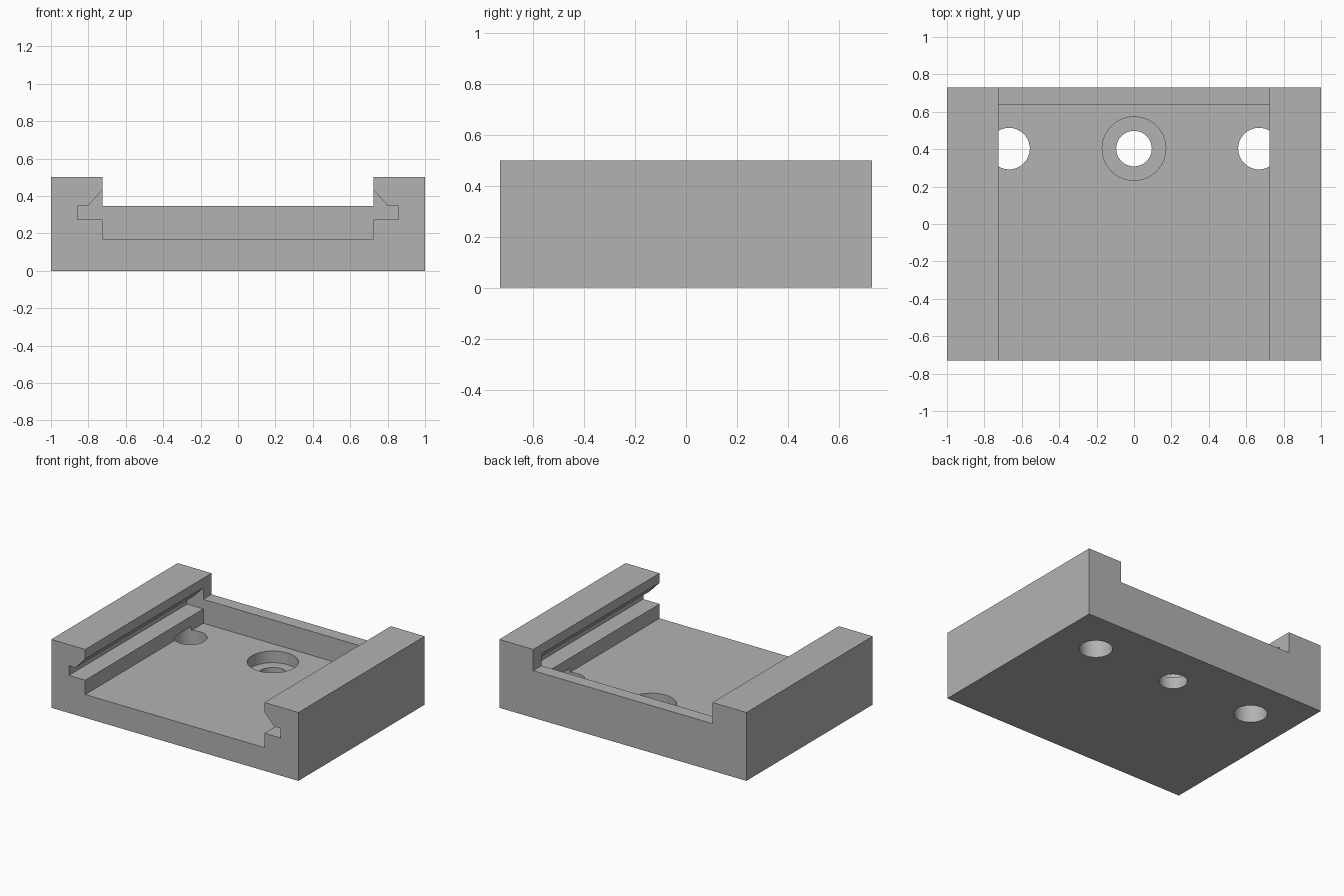
import bpy, bmesh, math

cube = bpy.data.objects.get("Cube")
if cube:
    bpy.data.objects.remove(cube, do_unlink=True)

DEPTH = 0.73        # half depth of the block
HEIGHT = 0.5
FLOOR = 0.17        # channel floor
WALL_TOP = 0.345    # rear wall top and groove ceiling
WALL_FRONT = 0.635
SLOT = 0.725        # half width of the channel
HOLE_Y = 0.403

grey = bpy.data.materials.new("plain grey")
grey.use_nodes = True
colour = (0.45, 0.45, 0.45, 1)
grey.diffuse_color = colour
grey.node_tree.nodes["Principled BSDF"].inputs["Base Color"].default_value = colour


def prism(name, half_profile, y0, y1):
    """Extrude a mirrored x-z profile (right half, bottom to top) along y."""
    outline = half_profile + [(-x, z) for x, z in reversed(half_profile)]
    bm = bmesh.new()
    face = bm.faces.new([bm.verts.new((x, y0, z)) for x, z in outline])
    new = bmesh.ops.extrude_face_region(bm, geom=[face])["geom"]
    moved = [v for v in new if isinstance(v, bmesh.types.BMVert)]
    bmesh.ops.translate(bm, verts=moved, vec=(0, y1 - y0, 0))
    bmesh.ops.recalc_face_normals(bm, faces=bm.faces)
    mesh = bpy.data.meshes.new(name)
    bm.to_mesh(mesh)
    bm.free()
    mesh.materials.append(grey)
    obj = bpy.data.objects.new(name, mesh)
    bpy.context.collection.objects.link(obj)
    return obj


def drill(name, x, radius, z0, z1):
    bpy.ops.mesh.primitive_cylinder_add(
        vertices=64, radius=radius, depth=z1 - z0, location=(x, HOLE_Y, (z0 + z1) / 2))
    obj = bpy.context.object
    obj.name = name
    obj.data.materials.append(grey)
    return obj


# Solid block
block = prism("slotted_base", [(1, 0), (1, HEIGHT)], -DEPTH, DEPTH)

# Channel with side grooves and bevelled lips, stopping at the rear wall
channel = [(SLOT, FLOOR), (SLOT, 0.275), (0.857, 0.275), (0.857, WALL_TOP),
           (0.805, WALL_TOP), (SLOT, 0.43), (SLOT, HEIGHT + 0.1)]
cutters = [
    prism("channel_cutter", channel, -DEPTH - 0.1, WALL_FRONT),
    # Opening above the rear wall
    prism("opening_cutter", [(SLOT, WALL_TOP), (SLOT, HEIGHT + 0.1)], 0, DEPTH + 0.1),
    # Counterbored centre hole
    drill("centre_cutter", 0, 0.095, -0.1, 0.3),
    drill("counterbore_cutter", 0, 0.17, 0.085, 0.3),
]
# Side holes, nicking the foot of the rails
for side in (-1, 1):
    cutters.append(drill("side_cutter", side * 0.668, 0.111, -0.1, 0.2))

bpy.context.view_layer.objects.active = block
for cutter in cutters:
    mod = block.modifiers.new("cut", "BOOLEAN")
    mod.operation = "DIFFERENCE"
    mod.solver = "EXACT"
    mod.object = cutter
    bpy.ops.object.modifier_apply(modifier=mod.name)
    bpy.data.objects.remove(cutter, do_unlink=True)
    bpy.context.view_layer.objects.active = block

# Smooth hole walls, crisp edges elsewhere
bpy.ops.object.select_all(action="DESELECT")
block.select_set(True)
bpy.ops.object.shade_smooth_by_angle(angle=math.radians(30))
